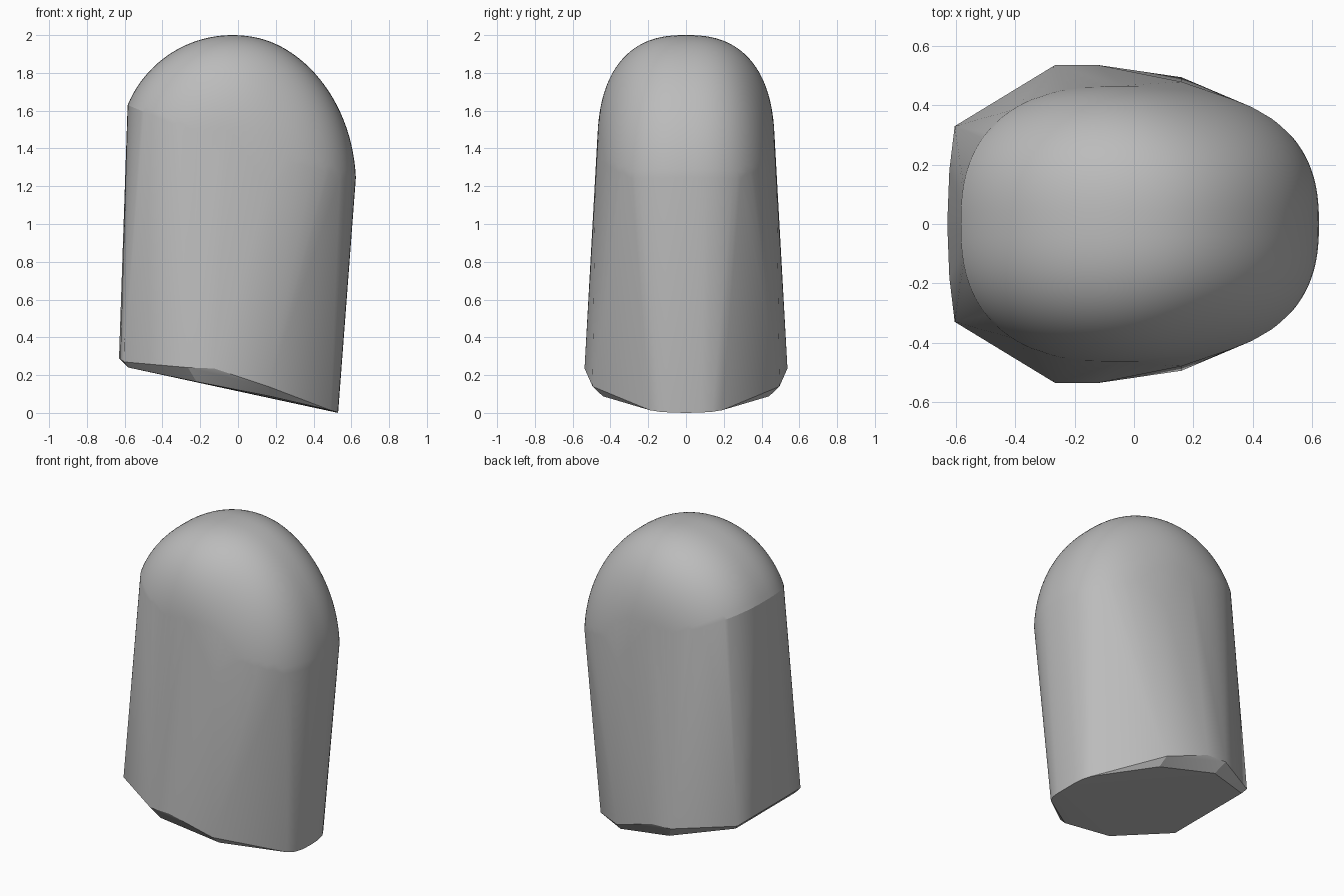
import bpy, bmesh
from math import sin, cos, tanh, pi, radians

if "Cube" in bpy.data.objects:
    bpy.data.objects.remove(bpy.data.objects["Cube"])


def dome_points(rings=30, steps=56):
    """Rounded cap with a boxy cross-section, cut off by a slanted plane."""
    points = []
    for i in range(-rings, rings + 1):
        b = i / rings * pi / 2
        v = abs(sin(b)) ** 0.8 * (1 if i > 0 else -1)
        r = max(cos(b), 0) ** 0.8
        for j in range(steps + 1):
            a = (j / steps - 0.5) * pi
            u, w = r * sin(a), r * cos(a)
            height = 0.7 + 0.1 * tanh(4 * u - 1)
            x = -0.03 + u * (0.655 if u > 0 else 0.6)
            z = 2 - height + height * w
            if z > 1.415 - 0.33 * x:
                points.append((x, 0.47 * v, z))
    return points


# Corners of one side of the slanted foot, mirrored across y
half_foot = [
    (-0.63, 0, 0.29), (-0.623, 0.18, 0.285), (-0.605, 0.33, 0.27),
    (-0.58, 0.31, 0.24), (-0.265, 0.537, 0.24), (-0.125, 0.537, 0.235),
    (-0.22, 0.49, 0.165), (0.16, 0.495, 0.14), (0.17, 0.44, 0.088),
    (0.53, 0, 0), (0.528, 0.08, 0.002), (0.518, 0.14, 0.006),
    (0.49, 0.19, 0.014), (0.16, 0.48, 1.2),
]
foot = half_foot + [(x, -y, z) for x, y, z in half_foot if y]

# Stretch one tight skin over the dome and the foot
bm = bmesh.new()
for p in dome_points() + foot:
    bm.verts.new(p)
bmesh.ops.remove_doubles(bm, verts=bm.verts[:], dist=0.004)
hull = bmesh.ops.convex_hull(bm, input=bm.verts[:])
loose = {g for g in hull["geom_interior"] + hull["geom_unused"]
         if isinstance(g, bmesh.types.BMVert)}
bmesh.ops.delete(bm, geom=list(loose), context="VERTS")
bmesh.ops.dissolve_limit(bm, angle_limit=radians(0.5),
                         verts=bm.verts[:], edges=bm.edges[:])
bmesh.ops.recalc_face_normals(bm, faces=bm.faces[:])

mesh = bpy.data.meshes.new("domed_block")
bm.to_mesh(mesh)
bm.free()
block = bpy.data.objects.new("domed_block", mesh)
bpy.context.collection.objects.link(block)

# Plain grey finish
grey = bpy.data.materials.new("plain_grey")
grey.use_nodes = True
colour = (0.5, 0.5, 0.5, 1)
grey.diffuse_color = colour
grey.node_tree.nodes["Principled BSDF"].inputs["Base Color"].default_value = colour
mesh.materials.append(grey)

bpy.ops.object.select_all(action="DESELECT")
block.select_set(True)
bpy.context.view_layer.objects.active = block
bpy.ops.object.shade_smooth_by_angle(angle=radians(14))
